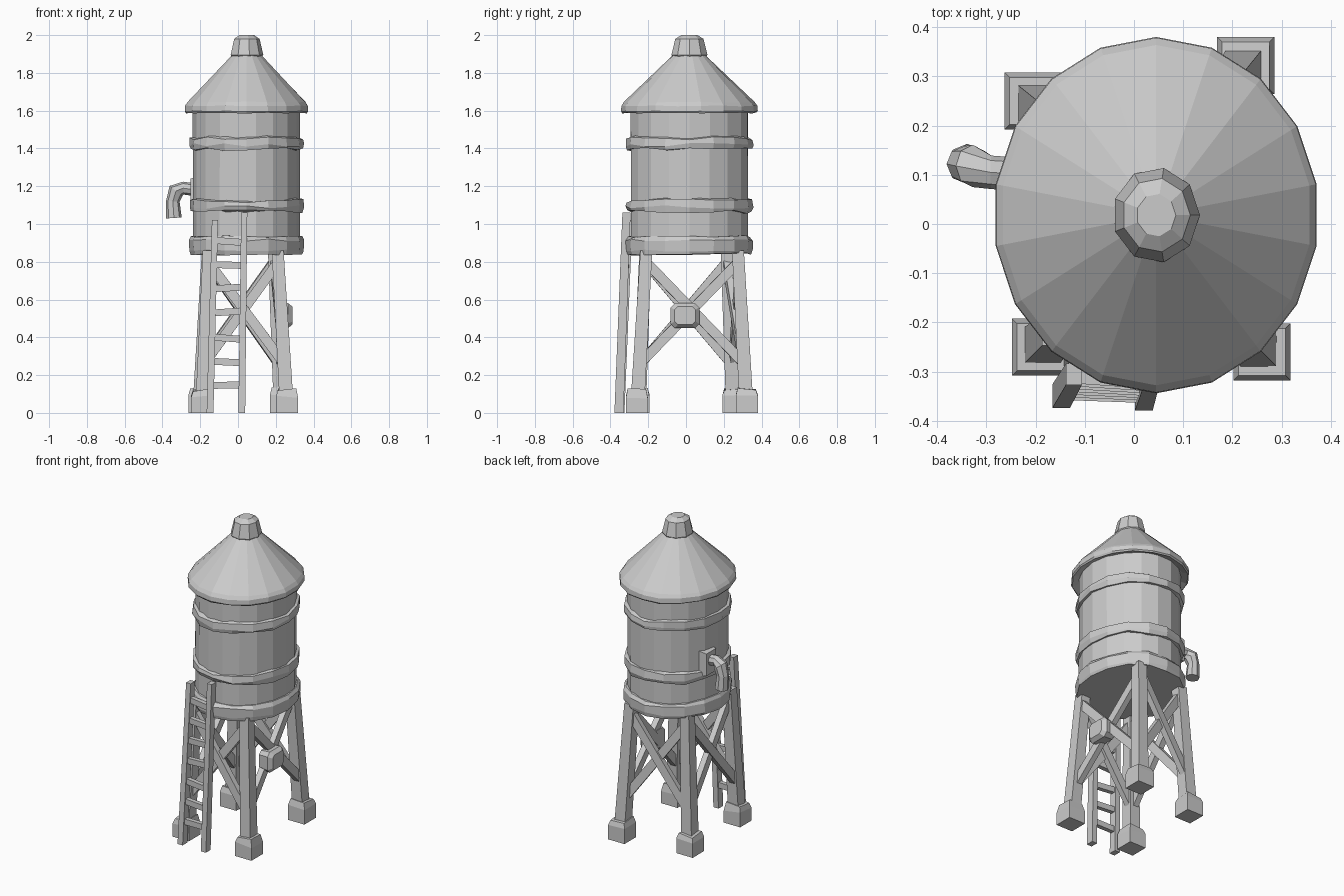
import bpy, bmesh, math, random
from mathutils import Vector

if "Cube" in bpy.data.objects:
    bpy.data.objects.remove(bpy.data.objects["Cube"])

random.seed(4)
CX, CY = 0.045, 0.018
grey = bpy.data.materials.new("light_grey")
grey.diffuse_color = (0.6, 0.6, 0.6, 1)
grey.use_nodes = True
grey.node_tree.nodes["Principled BSDF"].inputs["Base Color"].default_value = grey.diffuse_color


def make(name, verts, faces):
    me = bpy.data.meshes.new(name)
    me.from_pydata([tuple(v) for v in verts], [], faces)
    bm = bmesh.new()
    bm.from_mesh(me)
    bmesh.ops.recalc_face_normals(bm, faces=bm.faces)
    bm.to_mesh(me)
    bm.free()
    me.materials.append(grey)
    ob = bpy.data.objects.new(name, me)
    bpy.context.collection.objects.link(ob)
    return ob


def loft(name, rings, closed=False):
    """Skin equal-sized rings; cap the ends, or join last to first."""
    n = len(rings[0])
    m = len(rings)
    faces = [(k * n + i, k * n + (i + 1) % n, (k + 1) % m * n + (i + 1) % n, (k + 1) % m * n + i)
             for k in range(m if closed else m - 1) for i in range(n)]
    if not closed:
        faces += [tuple(range(n)), tuple(range((m - 1) * n, m * n))]
    return make(name, [v for r in rings for v in r], faces)


def lathe(name, profile, rx, ry, sides, jz=0.0, jr=0.0, closed=False, turn=0.0):
    rings = []
    for r, z in profile:
        ring = []
        for i in range(sides):
            a = 2 * math.pi * (i + turn) / sides
            k = r + random.uniform(-jr, jr)
            ring.append((CX + rx * k * math.cos(a), CY + ry * k * math.sin(a),
                         z + random.uniform(-jz, jz)))
        rings.append(ring)
    return loft(name, rings, closed)


def beam(name, p, q, u, v, taper=1.0):
    """Box beam from p to q with half-width vectors u and v."""
    p, q, u, v = Vector(p), Vector(q), Vector(u), Vector(v)
    signs = [(-1, -1), (1, -1), (1, 1), (-1, 1)]
    return loft(name, [[c + (u * a + v * b) * t for a, b in signs] for c, t in ((p, 1), (q, taper))])


# Tank body, base rim and two rough bands
lathe("tank", [(1, 0.845), (1, 1.61)], 0.283, 0.314, 18, jr=0.006)
lathe("tank_base_rim", [(1.05, 0.84), (1.075, 0.86), (1.07, 0.915), (1.03, 0.935)],
      0.283, 0.314, 16, jz=0.006, jr=0.012)
for name, z in (("lower_band", 1.065), ("upper_band", 1.395)):
    lathe(name, [(0.95, z), (1.05, z), (1.07, z + 0.025), (1.06, z + 0.058), (0.95, z + 0.068)],
          0.283, 0.314, 16, jz=0.01, jr=0.013, closed=True)

# Conical roof with eave lip, and the cap on top
lathe("roof", [(0.87, 1.602), (0.98, 1.588), (1, 1.597), (0.995, 1.625), (0.955, 1.645), (0.22, 1.9)],
      0.331, 0.362, 18, jz=0.003, turn=0.5)
lathe("roof_cap", [(0.8, 1.87), (1, 1.895), (0.78, 1.98), (0.45, 2.0)], 0.089, 0.097, 9)

# Legs with block feet
LEGS = {
    "front_left": ((-0.19, -0.25), (-0.155, -0.215)),
    "front_right": ((0.26, -0.26), (0.21, -0.21)),
    "back_right": ((0.227, 0.322), (0.19, 0.275)),
    "back_left": ((-0.205, 0.25), (-0.16, 0.215)),
}


def leg_at(key, z):
    b, t = LEGS[key]
    return Vector((*b, 0)).lerp(Vector((*t, 0.86)), z / 0.86)


for key, (b, t) in LEGS.items():
    beam(key + "_leg", leg_at(key, 0.02), leg_at(key, 0.86), (0.037, 0, 0), (0, 0.037, 0), 0.85)
    h = 0.125
    rings = []
    for z, k in ((0, 0.058), (0.085, 0.058), (h, 0.048)):
        rings.append([(b[0] + sx * k, b[1] + sy * k, z + (random.uniform(-0.012, 0.012) if z else 0))
                      for sx, sy in ((-1, -1), (1, -1), (1, 1), (-1, 1))])
    loft(key + "_foot", rings)

# Crossed braces on all four sides
keys = list(LEGS)
for i, a in enumerate(keys):
    c = keys[(i + 1) % 4]
    side = (leg_at(c, 0.5) - leg_at(a, 0.5)).normalized()
    out = side.cross(Vector((0, 0, 1)))
    for n, (s, e) in enumerate(((a, c), (c, a))):
        p, q = leg_at(s, 0.26), leg_at(e, 0.80)
        across = (q - p).normalized().cross(out)
        shift = out * (0.006 if n else -0.006)
        beam(f"{a}_brace_{n + 1}", p + shift, q + shift, across * 0.026, out * 0.018)

# Chamfered hub where the right-hand braces cross
hub = []
for x, k in ((0.2, 0.9), (0.265, 1.0), (0.288, 0.72)):
    hub.append([(x, -0.005 + 0.076 * k * sy, 0.515 + 0.066 * k * sz) for sy, sz in
                ((-1, -.65), (-.7, -1), (.7, -1), (1, -.65), (1, .65), (.7, 1), (-.7, 1), (-1, .65))])
loft("right_brace_hub", hub)

# Ladder leaning on the tank
rails = [(Vector((-0.148, -0.35, 0)), Vector((-0.122, -0.305, 1.02))),
         (Vector((0.02, -0.355, 0)), Vector((0.033, -0.315, 1.06)))]
for name, (p, q) in zip(("left", "right"), rails):
    beam(name + "_ladder_rail", p, q, (0.018, 0, 0), (0, 0.024, 0), 0.9)
for i in range(7):
    z = 0.145 + i * 0.128
    ends = [p.lerp(q, z / q.z) for p, q in rails]
    ends[1].z += random.uniform(-0.012, 0.012)
    beam(f"ladder_rung_{i + 1}", ends[0], ends[1], (0, 0.014, 0), (0, 0, 0.018))

# Bent water spout with wall flange
path = [(-0.22, 0.10, 1.18, 0.034), (-0.29, 0.105, 1.19, 0.034), (-0.328, 0.118, 1.175, 0.043),
        (-0.345, 0.122, 1.12, 0.036), (-0.339, 0.122, 1.032, 0.041)]
pts = [Vector(p[:3]) for p in path]
rings = []
for i, p in enumerate(pts):
    d = pts[min(i + 1, len(pts) - 1)] - pts[max(i - 1, 0)]
    d.y = 0
    w = Vector((0, 1, 0))
    n = d.normalized().cross(w)
    rings.append([p + (w * math.cos(a) + n * math.sin(a)) * path[i][3]
                  for a in (math.pi * j / 4 for j in range(8))])
loft("water_spout", rings)
beam("spout_flange", (-0.20, 0.105, 1.17), (-0.252, 0.105, 1.17), (0, 0.055, 0), (0, 0, 0.08), 0.88)
